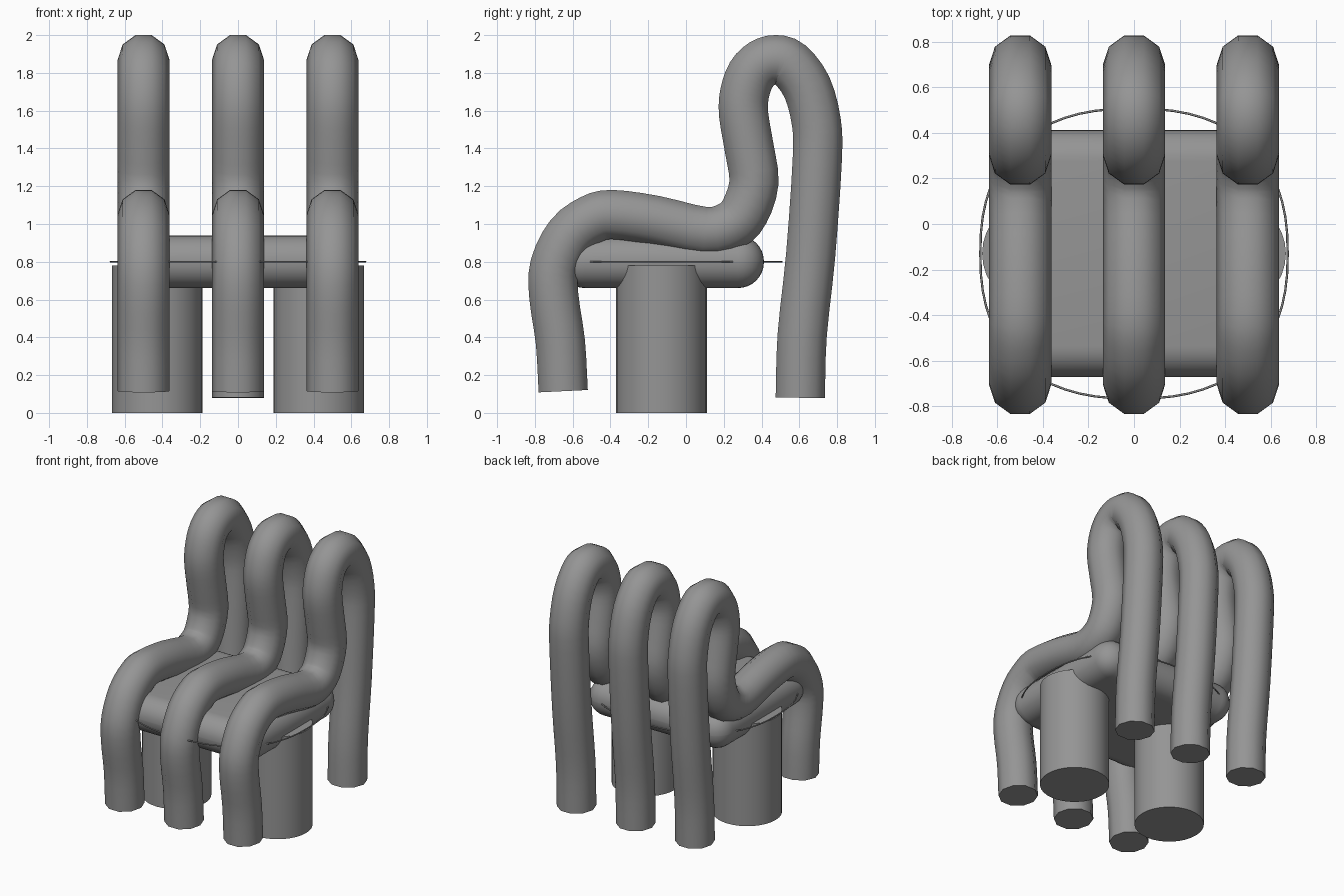
import bpy, bmesh, math
from mathutils import Vector

cube = bpy.data.objects.get("Cube")
if cube:
    bpy.data.objects.remove(cube, do_unlink=True)

grey = bpy.data.materials.new("mid_grey")
grey.use_nodes = True
colour = (0.3, 0.3, 0.3, 1)
grey.diffuse_color = colour
grey.node_tree.nodes["Principled BSDF"].inputs["Base Color"].default_value = colour


def finish(name, bm):
    bmesh.ops.recalc_face_normals(bm, faces=bm.faces)
    mesh = bpy.data.meshes.new(name)
    bm.to_mesh(mesh)
    bm.free()
    mesh.materials.append(grey)
    obj = bpy.data.objects.new(name, mesh)
    bpy.context.collection.objects.link(obj)
    bpy.ops.object.select_all(action='DESELECT')
    obj.select_set(True)
    bpy.context.view_layer.objects.active = obj
    bpy.ops.object.shade_smooth_by_angle(angle=math.radians(50))
    return obj


def smooth_path(pts, steps=3):
    """Catmull-Rom curve through the points."""
    p = [Vector(q) for q in pts]
    p = [2 * p[0] - p[1]] + p + [2 * p[-1] - p[-2]]
    out = []
    for a, b, c, d in zip(p, p[1:], p[2:], p[3:]):
        for i in range(steps):
            t = i / steps
            out.append(0.5 * (2 * b + (c - a) * t + (2 * a - 5 * b + 4 * c - d) * t**2
                              + (3 * b - a - 3 * c + d) * t**3))
    return out + [p[-2]]


def tube(name, x, path, radius, sides=10):
    bm = bmesh.new()
    rings = []
    for i, p in enumerate(path):
        d = (path[min(i + 1, len(path) - 1)] - path[max(i - 1, 0)]).normalized()
        ring = []
        for k in range(sides):
            a = math.tau * k / sides
            s = radius * math.sin(a)
            ring.append(bm.verts.new((x + radius * math.cos(a), p.x - d.y * s, p.y + d.x * s)))
        rings.append(ring)
    for r, q in zip(rings, rings[1:]):
        for k in range(sides):
            n = (k + 1) % sides
            bm.faces.new((r[k], r[n], q[n], q[k]))
    bm.faces.new(rings[0])
    bm.faces.new(rings[-1])
    return finish(name, bm)


# Three bent tubes: front foot, seat, backrest, rear foot (y, z)
profile = [(-.65, .115), (-.665, .375), (-.70, .62), (-.695, .78), (-.615, .94),
           (-.50, 1.025), (-.39, 1.05), (-.165, 1.02), (.10, .96), (.235, .99),
           (.31, 1.065), (.36, 1.22), (.335, 1.40), (.305, 1.58), (.31, 1.69),
           (.345, 1.79), (.405, 1.85), (.475, 1.87), (.55, 1.845), (.64, 1.725),
           (.69, 1.54), (.695, 1.34), (.66, .835), (.615, .41), (.605, .08)]
path = smooth_path(profile)
for name, x in (("right_tube", -.5), ("middle_tube", 0), ("left_tube", .5)):
    tube(name, x, path, .137)

# Cushion with fully rounded edges
bm = bmesh.new()
bmesh.ops.create_cube(bm, size=1)
for v in bm.verts:
    v.co = (v.co.x * 1.18, v.co.y * 1.085 - .13, v.co.z * .278 + .8)
bmesh.ops.bevel(bm, geom=bm.edges[:], offset=.137, segments=8, profile=.5,
                affect='EDGES', clamp_overlap=True)
finish("seat_cushion", bm)

# Two thick round legs
for name, x in (("right_leg", -.427), ("left_leg", .427)):
    bm = bmesh.new()
    bmesh.ops.create_cone(bm, cap_ends=True, segments=32, radius1=.24, radius2=.24, depth=.78)
    bmesh.ops.translate(bm, verts=bm.verts, vec=(x, -.13, .39))
    finish(name, bm)

# Thin wire hoop around the cushion
curve = bpy.data.curves.new("seat_hoop", 'CURVE')
curve.dimensions = '3D'
curve.bevel_depth = .005
curve.bevel_resolution = 1
spline = curve.splines.new('POLY')
count = 64
spline.points.add(count - 1)
spline.use_cyclic_u = True
for i, pt in enumerate(spline.points):
    c, s = math.cos(math.tau * i / count), math.sin(math.tau * i / count)
    bulge = 2 / 2.4
    pt.co = (math.copysign(abs(c) ** bulge, c) * .675,
             math.copysign(abs(s) ** bulge, s) * .637 - .13, .8, 1)
curve.materials.append(grey)
bpy.context.collection.objects.link(bpy.data.objects.new("seat_hoop", curve))
